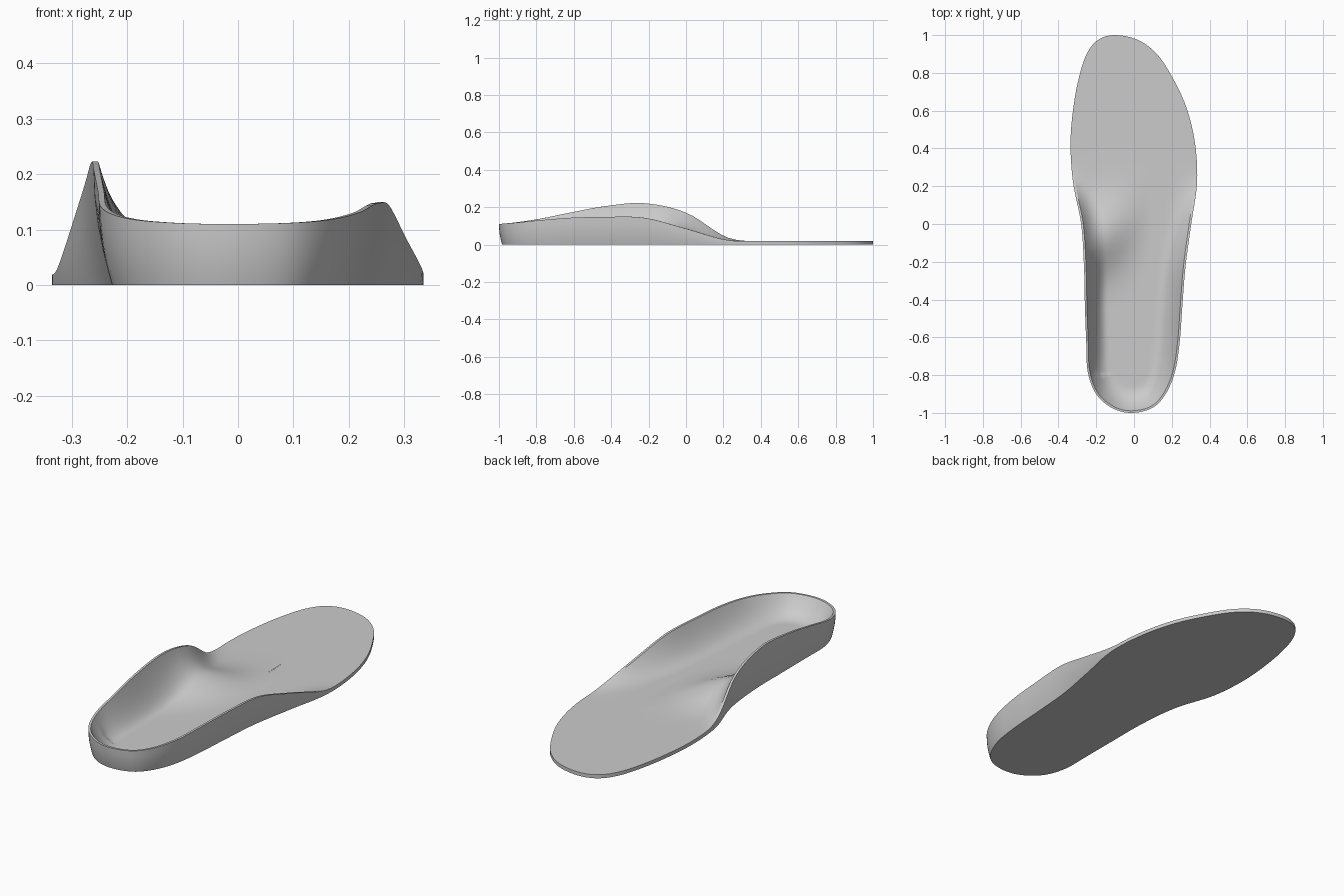
import bpy, bmesh, math
from mathutils import Vector

if "Cube" in bpy.data.objects:
    bpy.data.objects.remove(bpy.data.objects["Cube"], do_unlink=True)

FLOOR = 0.018      # sole thickness
LIP = 0.011        # thickness of the rim
STEPS = 6          # outline points between knots

# Rim knots (x, z) from heel to toe; y follows a cosine so both ends are round
right_rim = [(-.015, .11), (.095, .112), (.167, .118), (.217, .13), (.242, .143),
             (.256, .148), (.273, .143), (.303, .085), (.334, .024), (.322, FLOOR),
             (.275, FLOOR), (.2, FLOOR), (.12, FLOOR), (.02, FLOOR), (-.1, FLOOR)]
left_rim = [(-.015, .11), (-.115, .112), (-.2, .12), (-.245, .138), (-.253, .17),
            (-.26, .205), (-.265, .221), (-.28, .17), (-.323, .037), (-.336, FLOOR),
            (-.32, FLOOR), (-.29, FLOOR), (-.25, FLOOR), (-.19, FLOOR), (-.1, FLOOR)]


def place(rim):
    last = len(rim) - 1
    return [Vector((x, -math.cos(math.pi * k / last), z)) for k, (x, z) in enumerate(rim)]


def closed_spline(knots, steps):
    """Smooth closed curve through the knots."""
    points = []
    n = len(knots)
    for i in range(n):
        a, b, c, d = (knots[(i + j) % n] for j in (-1, 0, 1, 2))
        for s in range(steps):
            t = s / steps
            p = (b * 2 + (c - a) * t + (a * 2 - b * 5 + c * 4 - d) * t ** 2
                 + (b * 3 - a - c * 3 + d) * t ** 3) / 2
            p.z = max(p.z, FLOOR)
            points.append(p)
    return points


def smooth(low, high, v):
    t = min(max((v - low) / (high - low), 0), 1)
    return t * t * (3 - 2 * t)


def inner_height(p, depth, rim_z):
    """Height of the footbed: steep cup wall plus a soft arch support."""
    rise = rim_z - FLOOR
    side = 1 - smooth(-.24, .1, p.x)
    ridge = -.12 + .45 * (p.x + .25)
    bump = .085 * side * math.exp(-((p.y - ridge) / .18) ** 2)
    bump = min(bump, .65 * rise)
    width = .13 if p.x > 0 or p.y < -.8 else .11
    wall = max(1 - depth / width, 0) ** 2.2
    return FLOOR + bump + (rise - bump) * wall


# Outline and inward directions
outline = closed_spline(place(right_rim) + place(left_rim)[-2:0:-1], STEPS)
count = len(outline)
half = count // 2
inward = []
for i in range(count):
    t = outline[(i + 1) % count] - outline[i - 1]
    inward.append(Vector((-t.y, t.x, 0)).normalized())

# Centre line that the footbed rings shrink to
spine = []
for i in range(count):
    station = min(max(min(i, count - i), half // 4), half - half // 4)
    mid = (outline[station] + outline[count - station]) / 2
    spine.append(Vector((mid.x, mid.y, 0)))

rings = []
# Outer wall, tucked in towards the bottom
for t in (0, .12, .3, .5, .75, 1):
    rings.append([Vector((p.x, p.y, p.z * t)) + n * (.18 * (p.z - FLOOR) * (1 - t) ** 2)
                  for p, n in zip(outline, inward)])
# Footbed from the rim to the centre line
RINGS = 26
for r in range(RINGS + 1):
    f = (r / RINGS) ** 1.5
    ring = []
    for p, n, s in zip(outline, inward, spine):
        lip = Vector((p.x, p.y, 0)) + n * LIP
        q = lip.lerp(s, f)
        q.z = inner_height(q, (q - lip).length, p.z)
        ring.append(q)
    rings.append(ring)

bm = bmesh.new()
verts = [[bm.verts.new(p) for p in ring] for ring in rings]
for lower, upper in zip(verts, verts[1:]):
    for i in range(count):
        j = (i + 1) % count
        bm.faces.new((lower[i], lower[j], upper[j], upper[i]))
bm.faces.new(verts[0][::-1])      # flat underside
bmesh.ops.remove_doubles(bm, verts=bm.verts[:], dist=.0002)
bmesh.ops.recalc_face_normals(bm, faces=bm.faces[:])
mesh = bpy.data.meshes.new("insole")
bm.to_mesh(mesh)
bm.free()

insole = bpy.data.objects.new("insole", mesh)
bpy.context.collection.objects.link(insole)

grey = bpy.data.materials.new("plain grey")
grey.use_nodes = True
colour = (.6, .6, .6, 1)
grey.diffuse_color = colour
grey.node_tree.nodes["Principled BSDF"].inputs["Base Color"].default_value = colour
mesh.materials.append(grey)

bpy.ops.object.select_all(action="DESELECT")
insole.select_set(True)
bpy.context.view_layer.objects.active = insole
bpy.ops.object.shade_smooth_by_angle(angle=math.radians(40))
